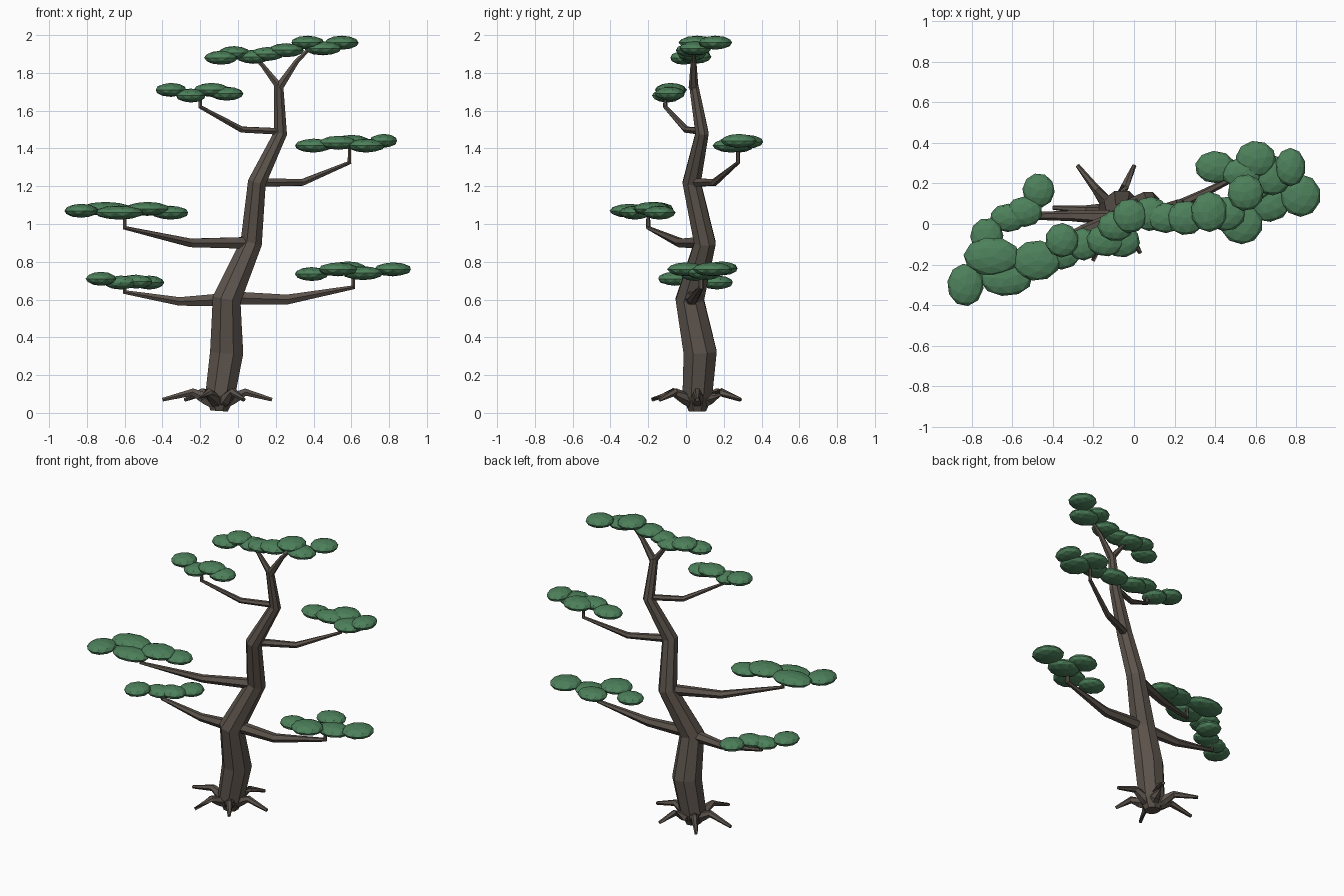
import bpy, bmesh, math, random
from mathutils import Vector, Matrix

random.seed(4)


def material(name, rgb):
    m = bpy.data.materials.new(name)
    m.diffuse_color = (*rgb, 1)
    return m


BARK = material("bark", (0.105, 0.085, 0.07))
LEAF = material("leaf", (0.075, 0.22, 0.105))


def finish(name, bm, mat):
    bmesh.ops.recalc_face_normals(bm, faces=bm.faces)
    me = bpy.data.meshes.new(name)
    bm.to_mesh(me)
    bm.free()
    me.materials.append(mat)
    ob = bpy.data.objects.new(name, me)
    bpy.context.collection.objects.link(ob)
    return ob


def limb(name, pts, sides=6):
    """Faceted tapering tube through (x, y, z, radius) points."""
    bm = bmesh.new()
    p = [Vector(q[:3]) for q in pts]
    rings = []
    for i, q in enumerate(pts):
        a = (p[i] - p[i - 1]).normalized() if i else Vector()
        b = (p[i + 1] - p[i]).normalized() if i < len(p) - 1 else Vector()
        t = (a + b).normalized()
        ref = Vector((0, 1, 0)) if abs(t.y) < 0.9 else Vector((0, 0, 1))
        u = t.cross(ref).normalized()
        v = t.cross(u)
        rings.append([bm.verts.new(p[i] + q[3] * (u * math.cos(k) + v * math.sin(k)))
                      for k in [2 * math.pi * (j + 0.5) / sides for j in range(sides)]])
    for r, s in zip(rings, rings[1:]):
        for j in range(sides):
            k = (j + 1) % sides
            bm.faces.new((r[j], r[k], s[k], s[j]))
    bm.faces.new(rings[0])
    bm.faces.new(rings[-1])
    return finish(name, bm, BARK)


def pad(name, blobs):
    """Foliage cloud of flattened icospheres: (x, y, z, rx, ry)."""
    bm = bmesh.new()
    for x, y, z, rx, ry in blobs:
        mat = (Matrix.Translation((x, y, z))
               @ Matrix.Diagonal((rx, ry, 0.037, 1))
               @ Matrix.Rotation(random.uniform(0, 6.28), 4, 'Z'))
        bmesh.ops.create_icosphere(bm, subdivisions=2, radius=1, matrix=mat)
    return finish(name, bm, LEAF)


# Winding trunk and forked top
limb("trunk", [(-0.10, 0.06, 0.01, 0.05), (-0.095, 0.06, 0.09, 0.085),
               (-0.06, 0.075, 0.32, 0.095), (-0.06, 0.02, 0.60, 0.081),
               (0.07, 0.10, 0.90, 0.062), (0.10, 0.03, 1.22, 0.052),
               (0.225, 0.085, 1.48, 0.038), (0.215, 0.04, 1.74, 0.026)], 8)
limb("top_fork_right", [(0.215, 0.04, 1.72, 0.026), (0.31, 0.04, 1.86, 0.015),
                        (0.38, 0.04, 1.93, 0.010)])
limb("top_fork_left", [(0.215, 0.04, 1.73, 0.022), (0.13, 0.04, 1.84, 0.013),
                       (0.08, 0.04, 1.89, 0.009)])

# Roots arching out from the base
for i, (deg, reach) in enumerate([(128, .29), (66, .25), (176, .30), (-57, .24),
                                  (-113, .26), (0, .28)]):
    c, s = math.cos(math.radians(deg)), math.sin(math.radians(deg))
    limb(f"root_{i + 1}", [(-0.10 + c * r, 0.06 + s * r, z, w) for r, z, w in
                           [(0.01, 0.04, 0.03), (0.07, 0.075, 0.035),
                            (0.14, 0.11, 0.022), (reach, 0.07, 0.011)]])

# Branches: thick start, elbow, tip, short upright stub
limb("branch_low_left", [(-0.06, 0.03, 0.60, 0.04), (-0.31, 0.04, 0.59, 0.026),
                         (-0.60, 0.04, 0.64, 0.015), (-0.60, 0.04, 0.69, 0.010)])
limb("branch_low_right", [(-0.06, 0.03, 0.61, 0.04), (0.26, 0.035, 0.60, 0.030),
                          (0.61, 0.08, 0.665, 0.015), (0.61, 0.08, 0.74, 0.010)])
limb("branch_mid_left", [(0.06, 0.09, 0.90, 0.036), (-0.25, -0.03, 0.90, 0.026),
                         (-0.60, -0.20, 0.98, 0.013), (-0.60, -0.20, 1.06, 0.009)])
limb("branch_mid_right", [(0.10, 0.04, 1.22, 0.026), (0.34, 0.15, 1.22, 0.020),
                          (0.59, 0.275, 1.325, 0.012), (0.59, 0.275, 1.42, 0.008)])
limb("branch_high_left", [(0.225, 0.085, 1.49, 0.02), (0.02, 0.0, 1.50, 0.018),
                          (-0.20, -0.11, 1.62, 0.012), (-0.20, -0.11, 1.69, 0.008)])

# Foliage pads
pad("foliage_low_left", [(-0.47, 0.165, 0.69, 0.08, 0.085), (-0.54, 0.06, 0.695, 0.09, 0.075),
                         (-0.62, 0.03, 0.69, 0.09, 0.07), (-0.725, -0.06, 0.71, 0.082, 0.09)])
pad("foliage_low_right", [(0.39, 0.05, 0.735, 0.09, 0.08), (0.53, 0.0, 0.76, 0.105, 0.10),
                          (0.66, 0.10, 0.74, 0.11, 0.09), (0.82, 0.14, 0.76, 0.10, 0.105),
                          (0.58, 0.19, 0.765, 0.10, 0.085)])
pad("foliage_mid_left", [(-0.83, -0.30, 1.07, 0.09, 0.105), (-0.70, -0.16, 1.08, 0.14, 0.095),
                         (-0.63, -0.27, 1.06, 0.13, 0.085), (-0.48, -0.18, 1.08, 0.12, 0.10),
                         (-0.36, -0.14, 1.06, 0.10, 0.085)])
pad("foliage_mid_right", [(0.40, 0.28, 1.415, 0.10, 0.08), (0.53, 0.25, 1.43, 0.10, 0.075),
                          (0.60, 0.32, 1.435, 0.10, 0.09), (0.68, 0.24, 1.415, 0.10, 0.10),
                          (0.77, 0.28, 1.44, 0.075, 0.095)])
pad("foliage_high_left", [(-0.355, -0.08, 1.71, 0.083, 0.085), (-0.25, -0.10, 1.68, 0.08, 0.08),
                          (-0.14, -0.08, 1.71, 0.095, 0.08), (-0.06, -0.085, 1.69, 0.09, 0.08)])
pad("foliage_crown", [(-0.09, -0.01, 1.88, 0.09, 0.075), (-0.02, 0.04, 1.905, 0.085, 0.085),
                      (0.08, 0.05, 1.885, 0.09, 0.085), (0.155, 0.03, 1.90, 0.09, 0.075),
                      (0.255, 0.03, 1.92, 0.095, 0.085), (0.37, 0.06, 1.96, 0.09, 0.10),
                      (0.45, 0.05, 1.93, 0.10, 0.085), (0.55, 0.155, 1.96, 0.09, 0.09)])
